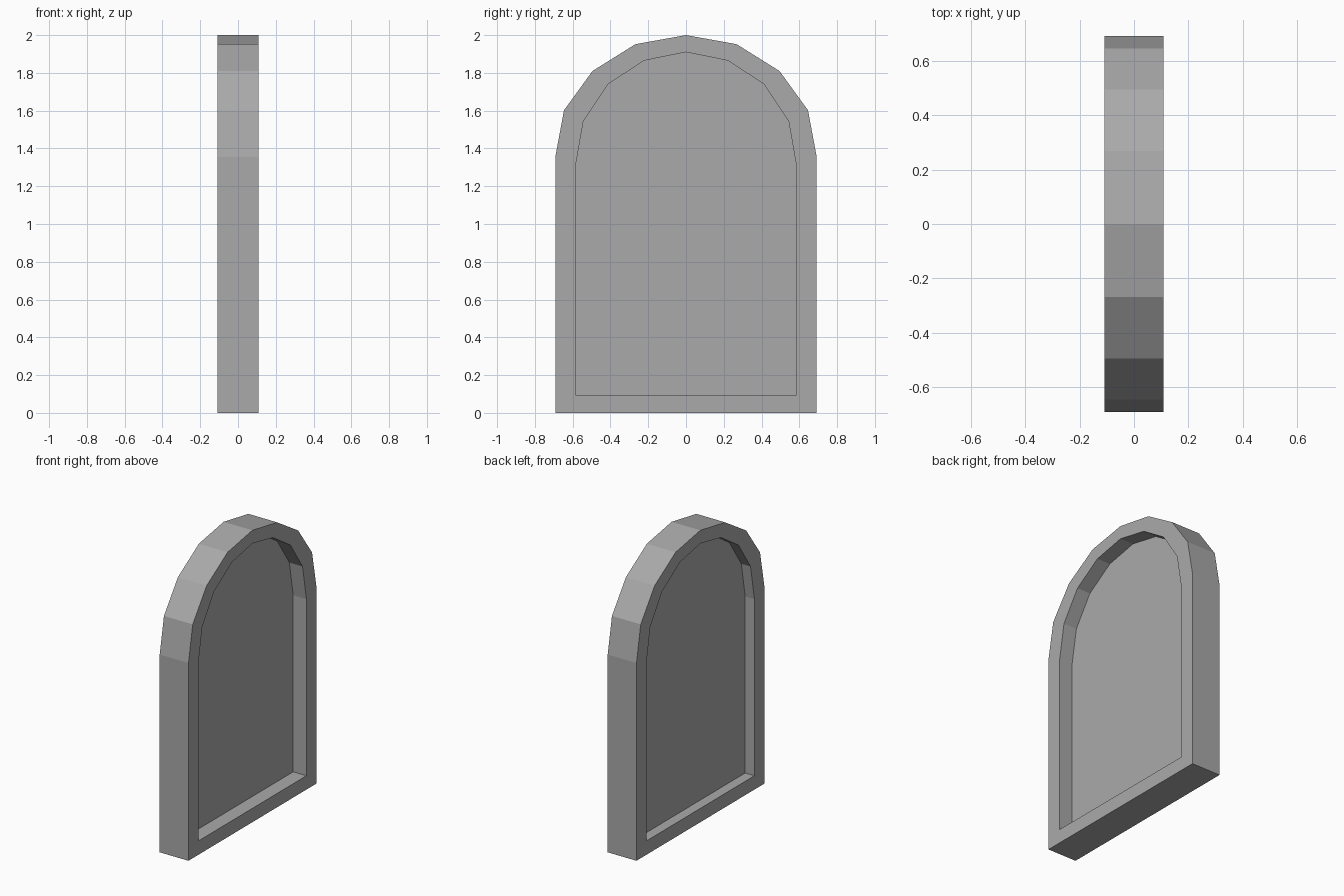
import bpy
import bmesh

cube = bpy.data.objects.get("Cube")
if cube:
    bpy.data.objects.remove(cube)

stone = bpy.data.materials.new("grey_stone")
stone.use_nodes = True
colour = (0.4, 0.4, 0.4, 1)
stone.diffuse_color = colour
stone.node_tree.nodes["Principled BSDF"].inputs["Base Color"].default_value = colour


def mirrored(half):
    """Close a half outline, listed from the base to the crown, around y = 0."""
    return half + [(-y, z) for y, z in reversed(half[:-1])]


outer = mirrored([(0.692, 0), (0.692, 1.355), (0.646, 1.602), (0.495, 1.81), (0.268, 1.952), (0, 2)])
inner = mirrored([(0.585, 0.095), (0.585, 1.305), (0.543, 1.545), (0.413, 1.74), (0.222, 1.865), (0, 1.91)])

# Arched slab: rings run from the left panel, over the rim, to the right panel
half_depth = 0.109
left_panel, right_panel = 0.009, -0.039
sections = [(inner, left_panel), (inner, half_depth), (outer, half_depth),
            (outer, -half_depth), (inner, -half_depth), (inner, right_panel)]

bm = bmesh.new()
rings = [[bm.verts.new((x, y, z)) for y, z in outline] for outline, x in sections]
for a, b in zip(rings, rings[1:]):
    for i in range(len(a)):
        j = (i + 1) % len(a)
        bm.faces.new((a[i], a[j], b[j], b[i]))

# Recessed panels on both sides
bm.faces.new(rings[0])
bm.faces.new(rings[-1])
bmesh.ops.recalc_face_normals(bm, faces=bm.faces)

mesh = bpy.data.meshes.new("arched_slab")
bm.to_mesh(mesh)
bm.free()
mesh.materials.append(stone)
slab = bpy.data.objects.new("arched_slab", mesh)
bpy.context.collection.objects.link(slab)
